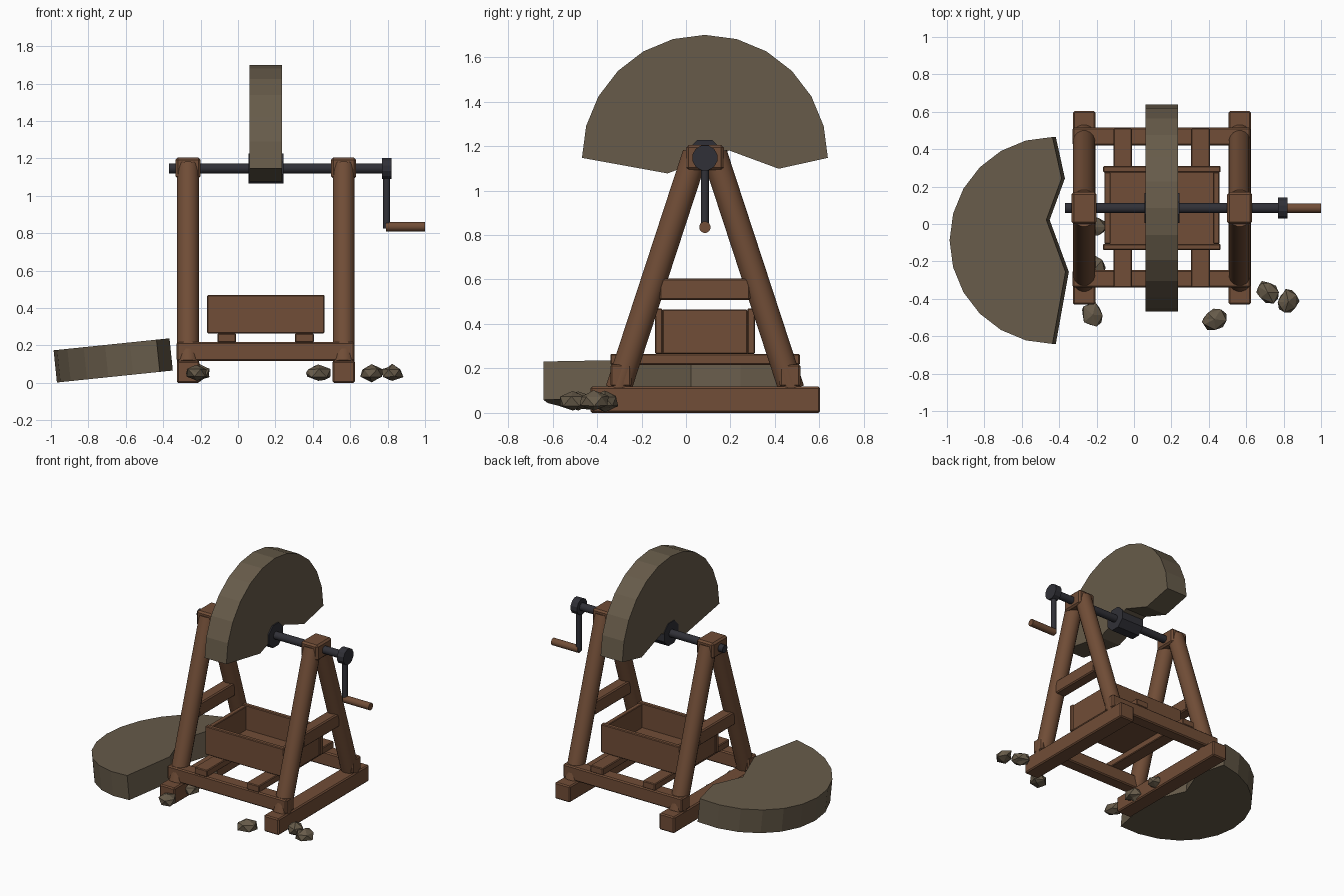
import bpy, bmesh, math, random
from mathutils import Vector, Matrix

if "Cube" in bpy.data.objects:
    bpy.data.objects.remove(bpy.data.objects["Cube"])


def make_material(name, rgb):
    m = bpy.data.materials.new(name)
    m.use_nodes = True
    m.diffuse_color = (*rgb, 1)
    m.node_tree.nodes["Principled BSDF"].inputs["Base Color"].default_value = (*rgb, 1)
    return m


WOOD = make_material("brown_wood", (0.165, 0.075, 0.038))
IRON = make_material("dark_iron", (0.030, 0.030, 0.038))
STONE = make_material("grey_brown_stone", (0.135, 0.105, 0.068))


def finish(name, bm, mat):
    bmesh.ops.recalc_face_normals(bm, faces=list(bm.faces))
    mesh = bpy.data.meshes.new(name)
    bm.to_mesh(mesh)
    bm.free()
    mesh.materials.append(mat)
    ob = bpy.data.objects.new(name, mesh)
    bpy.context.scene.collection.objects.link(ob)
    return ob


def box(name, xs, ys, zs, bevel=0.008):
    bm = bmesh.new()
    bmesh.ops.create_cube(bm, size=1)
    for v in bm.verts:
        v.co = [r[0] if c < 0 else r[1] for c, r in zip(v.co, (xs, ys, zs))]
    ob = finish(name, bm, WOOD)
    mod = ob.modifiers.new("Bevel", "BEVEL")
    mod.width = bevel
    mod.segments = 1


def rod(name, a, b, radius, mat, sides=16, smooth=True):
    a, b = Vector(a), Vector(b)
    axis = b - a
    bm = bmesh.new()
    bmesh.ops.create_cone(bm, cap_ends=True, segments=sides, radius1=radius,
                          radius2=radius, depth=axis.length)
    bm.transform(Matrix.Rotation(math.pi / sides, 4, "Z"))
    turn = axis.to_track_quat("Z", "Y").to_matrix().to_4x4()
    bm.transform(Matrix.Translation((a + b) / 2) @ turn)
    ob = finish(name, bm, mat)
    if smooth:
        bpy.ops.object.select_all(action="DESELECT")
        ob.select_set(True)
        bpy.context.view_layer.objects.active = ob
        bpy.ops.object.shade_smooth_by_angle(angle=math.radians(40))


MID = 0.085      # y of the axle
AXLE_Z = 1.147

# Two A-shaped side frames
for side, x in (("right", -0.267), ("left", 0.565)):
    box(side + "_skid", (x - 0.06, x + 0.06), (-0.43, 0.603), (0, 0.118))
    box(side + "_bearing_block", (x - 0.067, x + 0.067), (MID - 0.085, MID + 0.085), (1.092, 1.205), bevel=0.012)
    box(side + "_brace", (x - 0.042, x + 0.042), (-0.12, 0.29), (0.507, 0.605))
    for end, s in (("front", -1), ("back", 1)):
        rod(f"{side}_{end}_leg", (x, MID + s * 0.39, 0.105), (x, MID + s * 0.043, 1.165), 0.059, WOOD)

# Cross beams and the slats lying on them
for end, y in (("front", -0.293), ("back", 0.468)):
    box(end + "_cross_beam", (-0.328, 0.622), (y - 0.047, y + 0.047), (0.118, 0.218))
for side, x in (("right", -0.06), ("left", 0.355)):
    box(side + "_slat", (x - 0.05, x + 0.05), (-0.34, 0.512), (0.216, 0.265), bevel=0.005)

# Open tray
X0, X1, Y0, Y1, T = -0.165, 0.463, -0.14, 0.31, 0.034
box("tray_floor", (X0 + 0.01, X1 - 0.01), (Y0 + 0.01, Y1 - 0.01), (0.265, 0.295), bevel=0.003)
for end, y in (("front", Y0), ("back", Y1 - T)):
    box(f"tray_{end}_wall", (X0, X1), (y, y + T), (0.265, 0.47), bevel=0.005)
for side, x in (("right", X0 + 0.006), ("left", X1 - T - 0.006)):
    box(f"tray_{side}_wall", (x, x + T), (Y0 + T, Y1 - T), (0.265, 0.465), bevel=0.004)

# Axle, hub and crank
rod("axle", (-0.37, MID, AXLE_Z), (0.8, MID, AXLE_Z), 0.028, IRON, 12)
rod("wheel_hub", (0.057, MID, AXLE_Z), (0.243, MID, AXLE_Z), 0.087, IRON, 8, False)
rod("crank_hub", (0.77, MID, AXLE_Z), (0.822, MID, AXLE_Z), 0.058, IRON, 12, False)
rod("crank_arm", (0.795, MID, AXLE_Z), (0.795, MID, 0.825), 0.019, IRON, 10)
rod("crank_handle", (0.79, MID, 0.835), (1.0, MID, 0.835), 0.026, WOOD, 12)

# Broken grindstone: half discs with a jagged edge
R, THICK = 0.553, 0.173
BREAK = [(-0.168, -0.07), (0.11, 0.033), (0.332, -0.049)]


def half_stone(name, matrix):
    outline = [(R * math.cos(math.pi * i / 12), R * math.sin(math.pi * i / 12)) for i in range(13)]
    bm = bmesh.new()
    face = bm.faces.new([bm.verts.new((u, v, -THICK / 2)) for u, v in outline + BREAK])
    new = bmesh.ops.extrude_face_region(bm, geom=[face], use_keep_orig=True)["geom"]
    bmesh.ops.translate(bm, vec=(0, 0, THICK),
                        verts=[g for g in new if isinstance(g, bmesh.types.BMVert)])
    bm.transform(matrix)
    finish(name, bm, STONE)


# Columns of each frame: chord direction, outward direction, thickness direction
upright = Matrix(((0, 0, 1), (1, 0, 0), (0, 1, 0))).to_4x4()
lying = Matrix(((0, -1, 0), (1, 0, 0), (0, 0, 1))).to_4x4()
half_stone("mounted_half_wheel", Matrix.Translation((0.148, MID, AXLE_Z)) @ upright)
half_stone("fallen_half_wheel", Matrix.Translation((-0.427, -0.088, 0.145))
           @ Matrix.Rotation(math.radians(-5.9), 4, "Y") @ lying)

# Rubble
random.seed(4)
spots = [(-0.22, -0.485), (0.43, -0.51), (0.715, -0.365), (0.825, -0.415), (-0.21, -0.24), (-0.21, -0.015)]
for i, (x, y) in enumerate(spots):
    bm = bmesh.new()
    bmesh.ops.create_icosphere(bm, subdivisions=1, radius=1)
    bmesh.ops.subdivide_edges(bm, edges=list(bm.edges)[::5], cuts=1)
    bmesh.ops.triangulate(bm, faces=list(bm.faces))
    for v in bm.verts:
        v.co *= random.uniform(0.85, 1.1)
    spin = Matrix.Rotation(random.uniform(0, math.tau), 4, "Z")
    bm.transform(Matrix.Translation((x, y, 0.053)) @ spin @ Matrix.Diagonal((0.076, 0.063, 0.047, 1)))
    finish(f"rubble_{i + 1}", bm, STONE)
